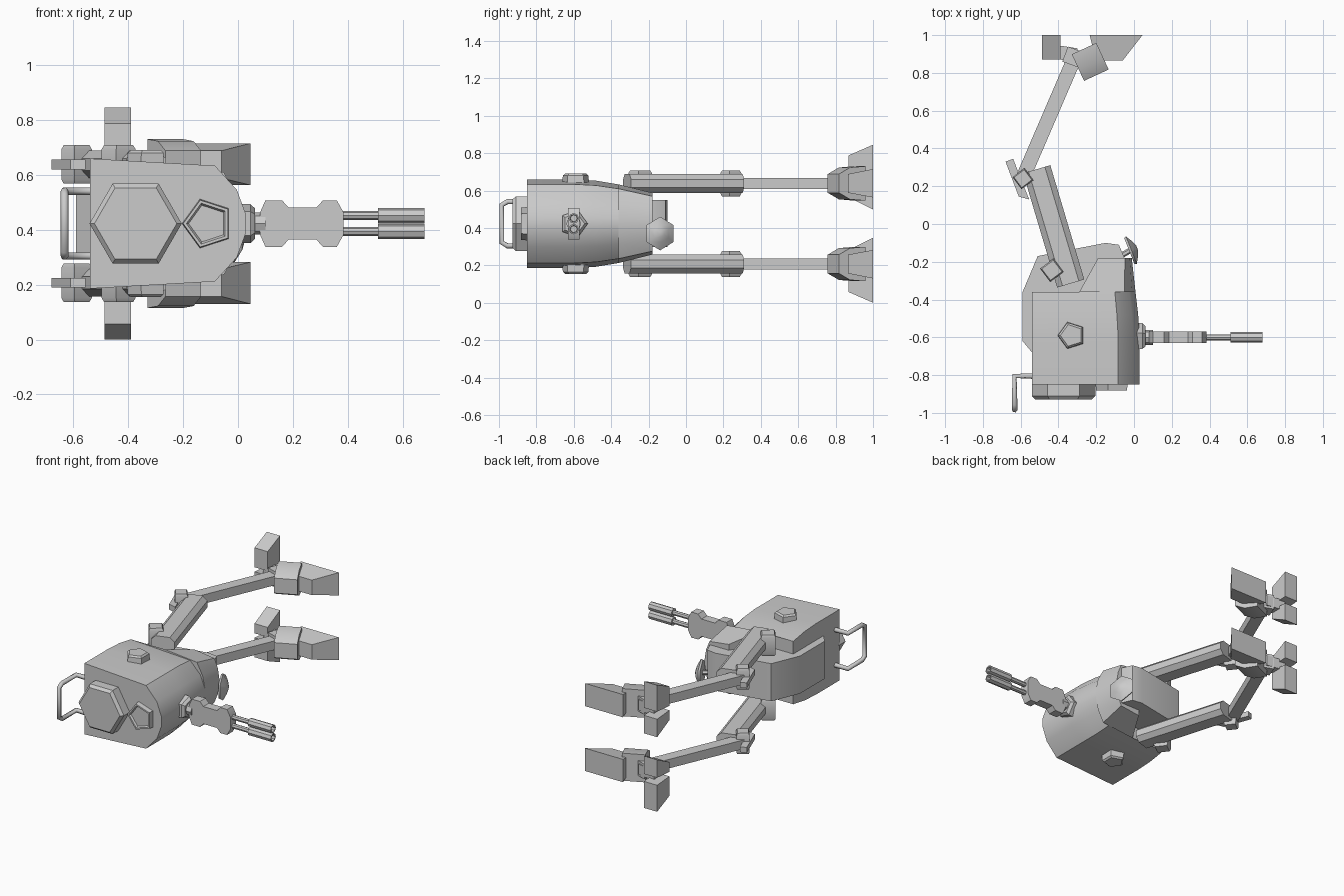
import bpy, bmesh
from math import cos, sin, pi, radians
from mathutils import Vector

if "Cube" in bpy.data.objects:
    bpy.data.objects.remove(bpy.data.objects["Cube"])

ZC = 0.4225  # mirror plane of the machine, which lies on its side


def loft(name, rings, mirror=False, angle=30):
    """Skin a list of equal-length rings, cap the ends, optionally add the mirrored twin."""
    for side in ((1, -1) if mirror else (1,)):
        bm = bmesh.new()
        vr = [[bm.verts.new((x, y, ZC + side * (z - ZC))) for x, y, z in r] for r in rings]
        n = len(rings[0])
        for a, b in zip(vr, vr[1:]):
            for i in range(n):
                bm.faces.new((a[i], a[(i + 1) % n], b[(i + 1) % n], b[i]))
        bm.faces.new(vr[0])
        bm.faces.new(vr[-1])
        bmesh.ops.recalc_face_normals(bm, faces=bm.faces)
        label = name + ("" if not mirror else "_upper" if side > 0 else "_lower")
        me = bpy.data.meshes.new(label)
        bm.to_mesh(me)
        bm.free()
        ob = bpy.data.objects.new(label, me)
        bpy.context.collection.objects.link(ob)
        bpy.ops.object.select_all(action='DESELECT')
        ob.select_set(True)
        bpy.context.view_layer.objects.active = ob
        bpy.ops.object.shade_smooth_by_angle(angle=radians(angle))


def slab(name, outline, z0, z1, mirror=False):
    """Extrude an xy outline between two heights."""
    loft(name, [[(x, y, z) for x, y in outline] for z in (z0, z1)], mirror)


def turned(name, base, axis, steps, n, rot=0.0, mirror=False, ref=(0, 0, 1), angle=30):
    """Regular n-gon rings along an axis; steps are (distance, radius)."""
    a = Vector(axis).normalized()
    u = Vector(ref).cross(a).normalized()
    v = a.cross(u)
    rings = []
    for d, r in steps:
        c = Vector(base) + a * d
        rings.append([tuple(c + u * r * cos(rot + 2 * pi * i / n) + v * r * sin(rot + 2 * pi * i / n))
                      for i in range(n)])
    loft(name, rings, mirror, angle)


def limb(name, p, q, section, mirror=True):
    """Bar in the xy direction p->q with a (side, height) cross-section."""
    p, q = Vector(p), Vector(q)
    d = (q - p).normalized()
    s = Vector((-d.y, d.x, 0))
    loft(name, [[tuple(c + s * a + Vector((0, 0, h))) for a, h in section] for c in (p, q)], mirror)


# main hull: rounded front cross-section lofted backwards, stepped for the hips
def hull_ring(y, x0, x1, h):
    w = x1 - x0
    half = [(0, 1), (.8, .89), (.94, .52), (1, .13)]
    pts = half + [(t, -k) for t, k in reversed(half)]
    return [(x0 + t * w, y, ZC + k * h) for t, k in pts]


loft("hull", [hull_ring(*r) for r in [
    (-.85, -.54, .03, .237), (-.6, -.54, .03, .237), (-.48, -.54, .022, .23),
    (-.36, -.54, .008, .21), (-.36, -.29, .008, .21), (-.18, -.19, -.012, .165)]])

# rear pack and pelvis between the legs
slab("pelvis", [(-.54, -.68), (-.59, -.62), (-.59, -.36), (-.51, -.17), (-.15, -.10),
                (-.08, -.11), (-.05, -.18), (-.05, -.4), (-.3, -.68)], .297, .548)

# front eyes, hub and side bosses
turned("large_eye", (-.373, -.84, ZC), (0, -1, 0), [(0, .168), (.07, .168), (.088, .15)], 6)
turned("small_eye", (-.11, -.84, ZC), (0, -1, 0), [(0, .095), (.042, .09), (.042, .078), (.03, .07)],
       5, rot=pi)
turned("side_boss", (-.33, -.59, .64), (0, 0, 1), [(0, .075), (.04, .072), (.05, .06)], 5,
       rot=pi / 2, mirror=True, ref=(-1, 0, 0))
turned("gun_hub", (.01, -.6, ZC), (1, 0, 0), [(0, .075), (.035, .075), (.052, .058)], 5)

# gun: winged body, neck, thin tubes and twin muzzles
wing = [(.08, .04), (.10, .085), (.16, .085), (.185, .058), (.285, .058), (.31, .085), (.36, .085), (.385, .04)]
gun = [(x, ZC + z) for x, z in wing] + [(x, ZC - z) for x, z in reversed(wing)]
loft("gun_body", [[(x, y, z) for x, z in gun] for y in (-.63, -.57)])
turned("gun_neck", (.04, -.6, ZC), (1, 0, 0), [(0, .04), (.06, .04)], 8)
for i, dz in enumerate((-.029, .029)):
    turned(f"barrel_tube_{i}", (.36, -.6, ZC + dz), (1, 0, 0), [(0, .016), (.17, .016)], 8)
    turned(f"muzzle_{i}", (.51, -.6, ZC + dz), (1, 0, 0),
           [(0, .028), (.17, .028), (.17, .02), (.13, .018)], 8)

# carrying handle: bent bar swept as a bevelled curve
half = [(-.53, -.805, .118), (-.632, -.805, .118), (-.632, -.955, .118), (-.632, -.985, .10)]
path = [(x, y, ZC + z) for x, y, z in half] + [(x, y, ZC - z) for x, y, z in reversed(half)]
cu = bpy.data.curves.new("handle", 'CURVE')
cu.dimensions = '3D'
cu.bevel_depth = .015
cu.bevel_resolution = 1
cu.use_fill_caps = True
sp = cu.splines.new('POLY')
sp.points.add(len(path) - 1)
for pt, co in zip(sp.points, path):
    pt.co = (*co, 1)
bpy.context.collection.objects.link(bpy.data.objects.new("handle", cu))

# tilted sensor dish on a short stalk
turned("sensor_dish", (-.025, -.143, .37), (.93, .37, 0), [(0, .085), (.012, .09), (.035, .045), (.045, .015)],
       6, rot=pi / 6, angle=60)
turned("sensor_stalk", (-.09, -.18, .37), (.87, .5, 0), [(0, .015), (.08, .015)], 6)

# legs: thigh, shin, joints and knee tab
LZ = .638
thigh = [(.075, .022), (.045, .05), (-.045, .05), (-.075, .022),
         (-.075, -.022), (-.045, -.05), (.045, -.05), (.075, -.022)]
limb("thigh", (-.335, -.315, LZ), (-.515, .29, LZ), thigh)
limb("shin", (-.59, .24, LZ), (-.31, .89, LZ), [(.038, .03), (-.038, .03), (-.038, -.03), (.038, -.03)])
for name, x, y, r in (("hip_joint", -.435, -.245, .063), ("knee_joint", -.588, .24, .056)):
    turned(name, (x, y, LZ - .07), (0, 0, 1), [(0, r * .85), (.015, r), (.125, r), (.14, r * .85)], 4,
           rot=radians(-8), mirror=True, ref=(1, 0, 0))
slab("knee_tab", [(-.68, .33), (-.64, .345), (-.555, .13), (-.61, .145)], LZ - .018, LZ + .018, True)

# feet: ankle cuff, toe and two splayed heel prongs
cuff = [(-.085, .05), (-.02, .085), (.07, .092), (.07, -.092), (-.02, -.085), (-.085, -.05)]
limb("ankle_cuff", (-.30, .835, LZ), (-.17, .895, LZ), cuff)
turned("ankle_joint", (-.325, .885, LZ - .05), (0, 0, 1), [(0, .06), (.1, .06)], 4,
       rot=radians(25), mirror=True, ref=(1, 0, 0))


def rect(y, x0, x1, z0, z1):
    return [(x0, y, z0), (x1, y, z0), (x1, y, z1), (x0, y, z1)]


loft("toe", [rect(.865, -.2, -.06, LZ - .05, LZ + .05),
             rect(1, -.235, .045, LZ - .075, LZ + .077)], True)
loft("heel_outer", [rect(.87, -.487, -.39, LZ + .02, LZ + .15),
                    rect(1, -.487, -.39, LZ + .03, LZ + .207)], True)
loft("heel_inner", [rect(.87, -.487, -.39, LZ - .075, LZ - .01),
                    rect(1, -.487, -.39, LZ - .14, LZ - .02)], True)
slab("heel_link", [(-.43, .88), (-.3, .85), (-.3, .93), (-.43, .95)], LZ - .035, LZ + .035, True)
